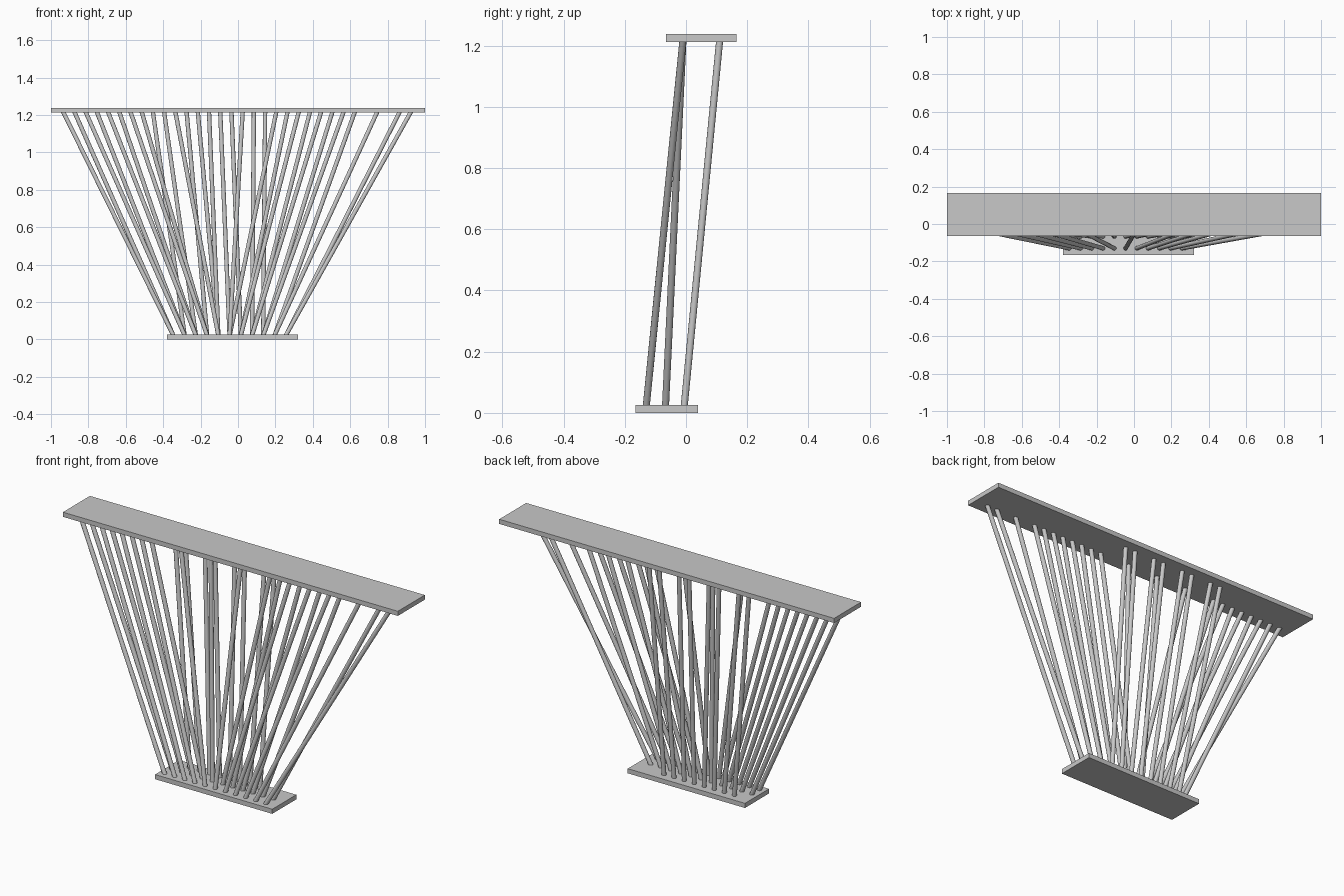
import bpy
from mathutils import Vector

cube = bpy.data.objects.get("Cube")
if cube:
    bpy.data.objects.remove(cube)

grey = bpy.data.materials.new("light_grey")
grey.use_nodes = True
colour = (0.58, 0.58, 0.58, 1)
grey.diffuse_color = colour
grey.node_tree.nodes["Principled BSDF"].inputs["Base Color"].default_value = colour

PITCH = 0.06
RADIUS = 0.0115
BASE_TOP, SHELF_BOTTOM = 0.025, 1.212


def plate(name, low, high):
    low, high = Vector(low), Vector(high)
    bpy.ops.mesh.primitive_cube_add(size=1, location=(low + high) / 2)
    obj = bpy.context.object
    obj.name = name
    obj.scale = high - low
    bpy.ops.object.transform_apply(location=False, rotation=False, scale=True)
    obj.data.materials.append(grey)


def rod(name, column, base_y, slot, top_y):
    # Rod ends sink slightly into both plates
    start = Vector((-0.345 + PITCH * column, base_y, BASE_TOP - 0.005))
    end = Vector((-0.935 + PITCH * slot, top_y, SHELF_BOTTOM + 0.005))
    axis = end - start
    bpy.ops.mesh.primitive_cylinder_add(
        vertices=16, radius=RADIUS, depth=axis.length, location=(start + end) / 2,
        rotation=axis.to_track_quat("Z", "Y").to_euler())
    obj = bpy.context.object
    obj.name = name
    obj.data.materials.append(grey)
    bpy.ops.object.shade_smooth_by_angle()


# Narrow base and wide top plates
plate("base_plate", (-0.38, -0.165, 0), (0.32, 0.04, BASE_TOP))
plate("top_plate", (-1, -0.065, SHELF_BOTTOM), (1, 0.165, 1.237))

# Back rods share the middle slots with a few front rods
back_slots = [8, 9, 11, 12, 14, 15, 17, 18]
empty_slots = [27, 29]
front_slots = [s for s in range(32) if s not in back_slots + empty_slots]

# Two rods per column fan out to the front line of the top plate
for column in range(11):
    pair = front_slots[2 * column:2 * column + 2]
    if column > 5:
        pair.reverse()
    rod("front_rod", column, -0.13, pair[0], -0.01)
    rod("middle_rod", column, -0.067, pair[1], -0.01)

# Back row leans gently to the back line of the top plate
for column, slot in enumerate(back_slots, start=1):
    rod("back_rod", column, -0.006, slot, 0.11)
